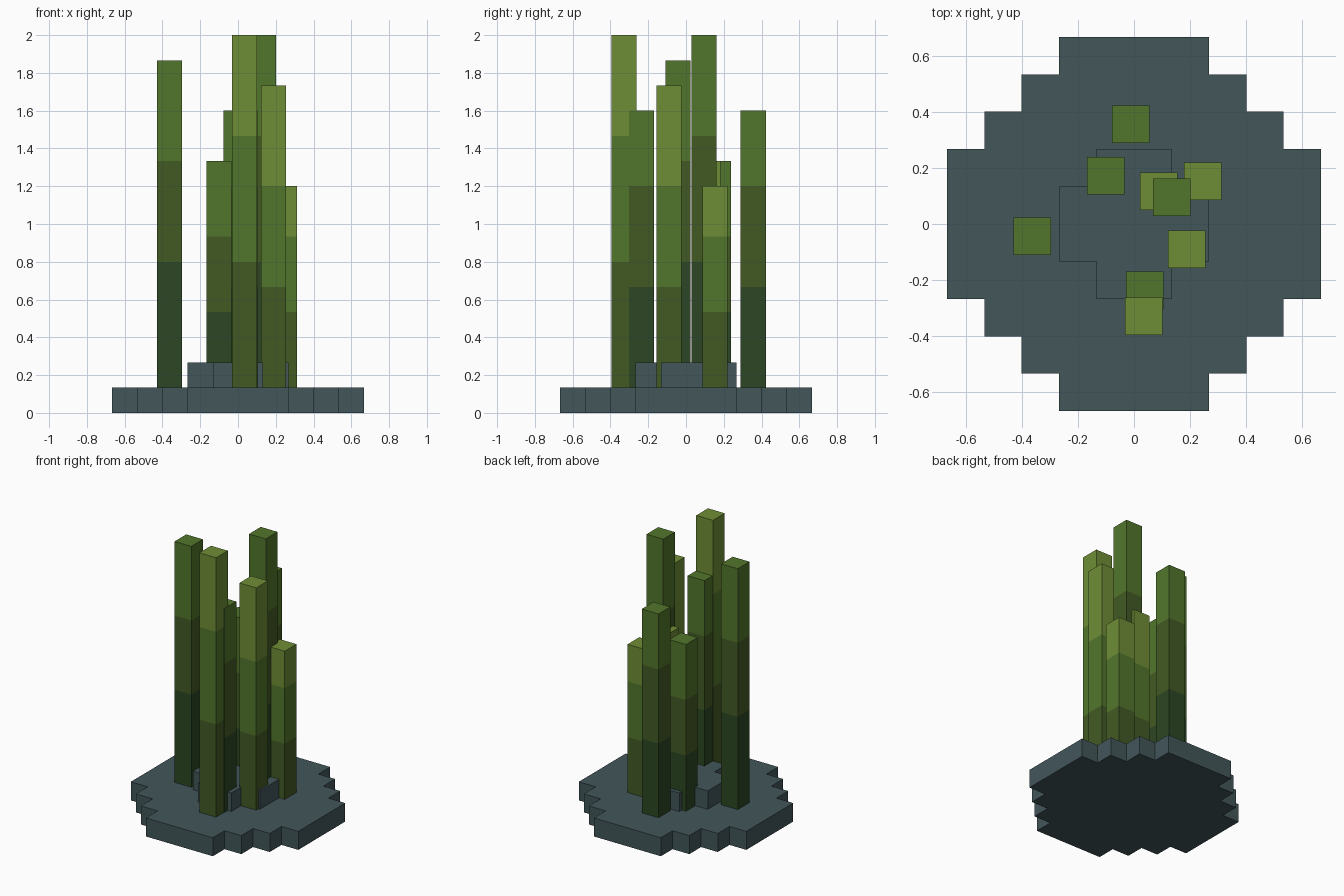
import bpy, bmesh, math

if "Cube" in bpy.data.objects:
    bpy.data.objects.remove(bpy.data.objects["Cube"])

U = 2 / 15  # one block


def material(name, rgb):
    m = bpy.data.materials.new(name)
    lin = [(c / 255 / 12.92) if c < 10 else ((c / 255 + 0.055) / 1.055) ** 2.4 for c in rgb]
    m.diffuse_color = (*lin, 1)
    m.use_nodes = True
    m.node_tree.nodes["Principled BSDF"].inputs["Base Color"].default_value = m.diffuse_color
    return m


slate = material("slate", (66, 86, 90))
greens = [material("deep_green", (44, 70, 35)),
          material("moss_green", (66, 90, 36)),
          material("leaf_green", (82, 118, 44)),
          material("lime_green", (111, 141, 54))]


def make_object(name, bm, mats):
    bmesh.ops.recalc_face_normals(bm, faces=bm.faces)
    me = bpy.data.meshes.new(name)
    bm.to_mesh(me)
    bm.free()
    for m in mats:
        me.materials.append(m)
    ob = bpy.data.objects.new(name, me)
    bpy.context.collection.objects.link(ob)
    return ob


def stepped_disc(name, quarter, z0, z1):
    """Extrude a stepped outline, given its first quadrant in blocks."""
    pts = []
    for sx, sy, rev in ((1, 1, 0), (-1, 1, 1), (-1, -1, 0), (1, -1, 1)):
        q = quarter[::-1] if rev else quarter
        pts += [(sx * x * U, sy * y * U) for x, y in q]
    bm = bmesh.new()
    face = bm.faces.new([bm.verts.new((x, y, z0)) for x, y in pts])
    ext = bmesh.ops.extrude_face_region(bm, geom=[face], use_keep_orig=True)
    top = [v for v in ext["geom"] if isinstance(v, bmesh.types.BMVert)]
    bmesh.ops.translate(bm, verts=top, vec=(0, 0, z1 - z0))
    return make_object(name, bm, [slate])


def stalk(name, x, y, blocks, shade):
    """Square stalk split into three colour bands, darkest at the bottom."""
    n = blocks - 1
    cuts = [U * (1 + math.ceil(n * k / 3)) for k in (1, 2)]
    bm = bmesh.new()
    bmesh.ops.create_cube(bm, size=1)
    for v in bm.verts:
        v.co = (x + v.co.x * U, y + v.co.y * U, U + (v.co.z + 0.5) * n * U)
    for z in cuts:
        bmesh.ops.bisect_plane(bm, geom=bm.verts[:] + bm.edges[:] + bm.faces[:],
                               plane_co=(0, 0, z), plane_no=(0, 0, 1))
    for f in bm.faces:
        f.material_index = sum(f.calc_center_median().z > z for z in cuts)
    return make_object(name, bm, greens[shade:shade + 3])


# Stone base and the low mound on it
stepped_disc("base", [(5, 2), (4, 2), (4, 3), (3, 3), (3, 4), (2, 4), (2, 5)], 0, U)
stepped_disc("mound", [(2, 1), (1, 1), (1, 2)], U, 2 * U)

# Stalks: x, y, top height in blocks, shade (0 dark, 1 light)
stalks = [(-0.011, 0.356, 12, 0), (-0.100, 0.172, 10, 0), (-0.362, -0.043, 14, 0),
          (0.088, 0.117, 10, 1), (0.134, 0.096, 15, 0), (0.245, 0.153, 9, 1),
          (0.188, -0.090, 13, 1), (0.038, -0.236, 12, 0), (0.035, -0.328, 15, 1)]
for i, s in enumerate(stalks, 1):
    stalk(f"stalk_{i}", *s)
